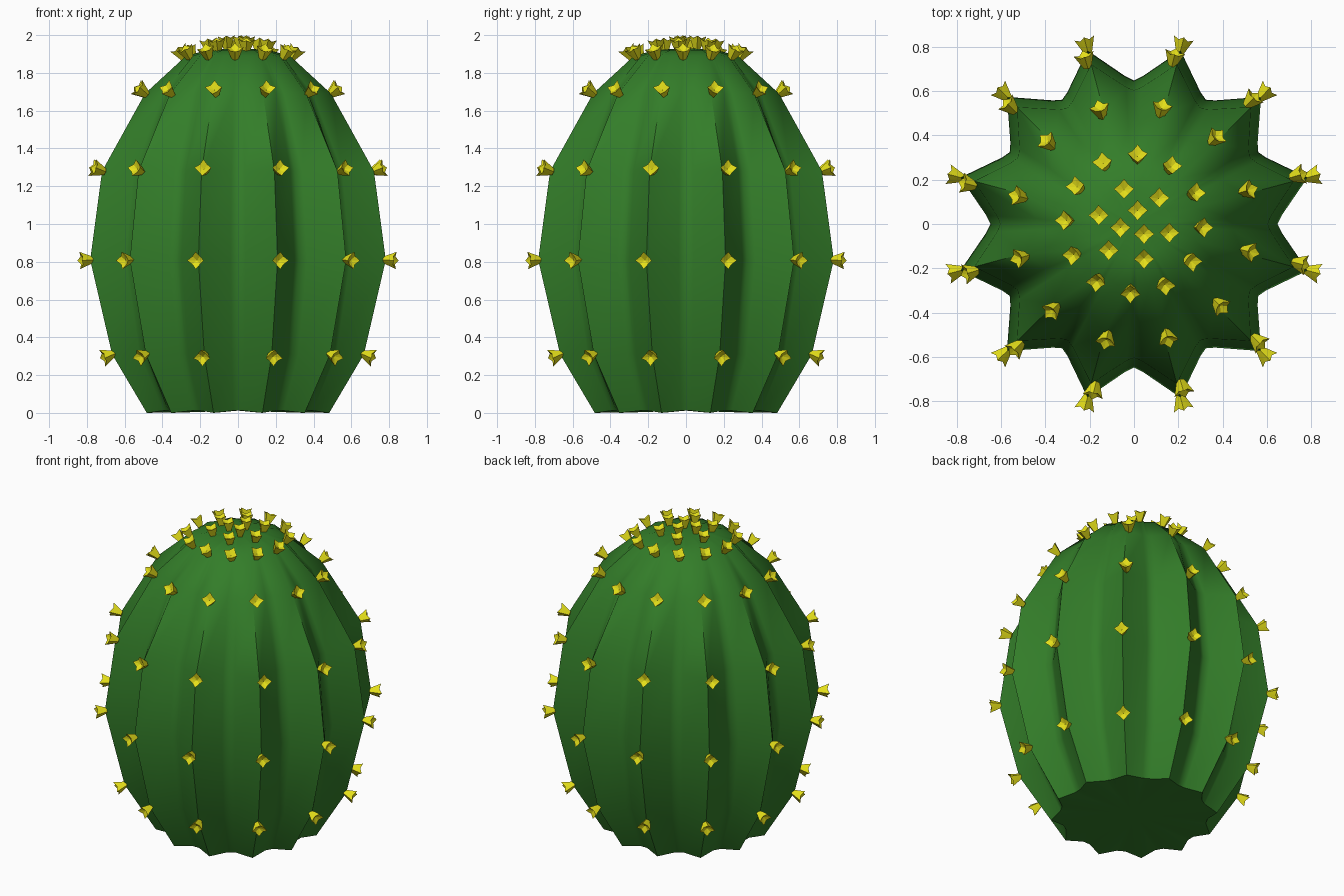
import bpy, bmesh
from math import sin, cos, pi, radians, atan2
from mathutils import Vector

cube = bpy.data.objects.get("Cube")
if cube:
    bpy.data.objects.remove(cube, do_unlink=True)

RIBS = 12
STEP = 2 * pi / RIBS


def material(name, rgb):
    mat = bpy.data.materials.new(name)
    mat.use_nodes = True
    mat.diffuse_color = (*rgb, 1)
    bsdf = mat.node_tree.nodes["Principled BSDF"]
    bsdf.inputs["Base Color"].default_value = (*rgb, 1)
    bsdf.inputs["Roughness"].default_value = 0.8
    return mat


def finish(bm, name, mat):
    bmesh.ops.recalc_face_normals(bm, faces=bm.faces)
    mesh = bpy.data.meshes.new(name)
    bm.to_mesh(mesh)
    bm.free()
    mesh.materials.append(mat)
    obj = bpy.data.objects.new(name, mesh)
    bpy.context.collection.objects.link(obj)
    return obj


def polar(r, a, z):
    return Vector((r * cos(a), r * sin(a), z))


green = material("cactus green", (0.033, 0.205, 0.022))
yellow = material("spine yellow", (0.78, 0.74, 0.01))

# Ribbed body: height, ridge radius, groove radius
profile = [
    (0.0, 0.50, 0.43), (0.31, 0.69, 0.56), (0.81, 0.81, 0.635),
    (1.28, 0.745, 0.59), (1.69, 0.51, 0.43), (1.89, 0.285, 0.262),
    (1.92, 0.16, 0.155),
]
bm = bmesh.new()
rings = []
for z, ridge, groove in profile:
    ring = []
    for i in range(RIBS):
        a = (i + 0.5) * STEP
        side = groove + (ridge - groove) * 0.18
        lift = 0.012 if z == 0 else 0
        for r, da, h in ((ridge, 0, z), (side, 0.39, z + lift),
                         (groove + 0.012, 0.5, z + lift), (side, 0.61, z + lift)):
            ring.append(bm.verts.new(polar(r, a + da * STEP, h)))
    rings.append(ring)
count = len(rings[0])
for low, high in zip(rings, rings[1:]):
    for i in range(count):
        j = (i + 1) % count
        bm.faces.new((low[i], low[j], high[j], high[i]))
for ring, z in ((rings[0], 0.012), (rings[-1], 1.932)):
    pole = bm.verts.new((0, 0, z))
    for i in range(count):
        bm.faces.new((ring[i], ring[(i + 1) % count], pole))
body = finish(bm, "ribbed_body", green)
bpy.ops.object.select_all(action="DESELECT")
body.select_set(True)
bpy.context.view_layer.objects.active = body
bpy.ops.object.shade_smooth_by_angle(angle=radians(60))

# Spine clusters: flared four-pointed cups
bm = bmesh.new()


def cluster(r, a, z, tilt):
    base = polar(r, a, z)
    out = polar(cos(tilt), a, sin(tilt))
    across = Vector((-sin(a), cos(a), 0))
    if tilt > 1.0:
        # crown clusters line up with the world axes
        across = Vector((1, 0, 0))
        across = (across - out * across.dot(out)).normalized()
    up = out.cross(across)

    def point(radius, turn, height):
        return bm.verts.new(base + out * height
                            + (across * cos(turn) + up * sin(turn)) * radius)

    foot = [point(0.018, k * pi / 2, -0.012) for k in range(4)]
    rim = [point(0.030 if k % 2 else 0.046, k * pi / 4, 0.046 if k % 2 else 0.058)
           for k in range(8)]
    dip = point(0, 0, 0.03)
    bm.faces.new(foot)
    for k in range(4):
        tip, notch, following = rim[2 * k], rim[2 * k + 1], rim[(2 * k + 2) % 8]
        nxt = foot[(k + 1) % 4]
        bm.faces.new((foot[k], notch, tip))
        bm.faces.new((foot[k], nxt, notch))
        bm.faces.new((nxt, following, notch))
        bm.faces.new((tip, notch, dip))
        bm.faces.new((notch, following, dip))


# Rows along the ridges
for n in range(1, 5):
    z, r, _ = profile[n]
    below, above = profile[n - 1], profile[n + 1]
    slope = atan2(below[1] - above[1], above[0] - below[0])
    twist = radians(1.5) if z > 1 else 0
    for i in range(RIBS):
        cluster(r, (i + 0.5) * STEP + twist, z, slope)

# Crown rows: number, radius, height, first angle, tilt
for number, r, z, start, tilt in ((12, 0.29, 1.885, -3, 1.05),
                                  (6, 0.155, 1.922, -14, 1.4),
                                  (3, 0.06, 1.938, -45, 1.5)):
    for i in range(number):
        cluster(r, radians(start) + i * 2 * pi / number, z, tilt)
finish(bm, "spine_clusters", yellow)
